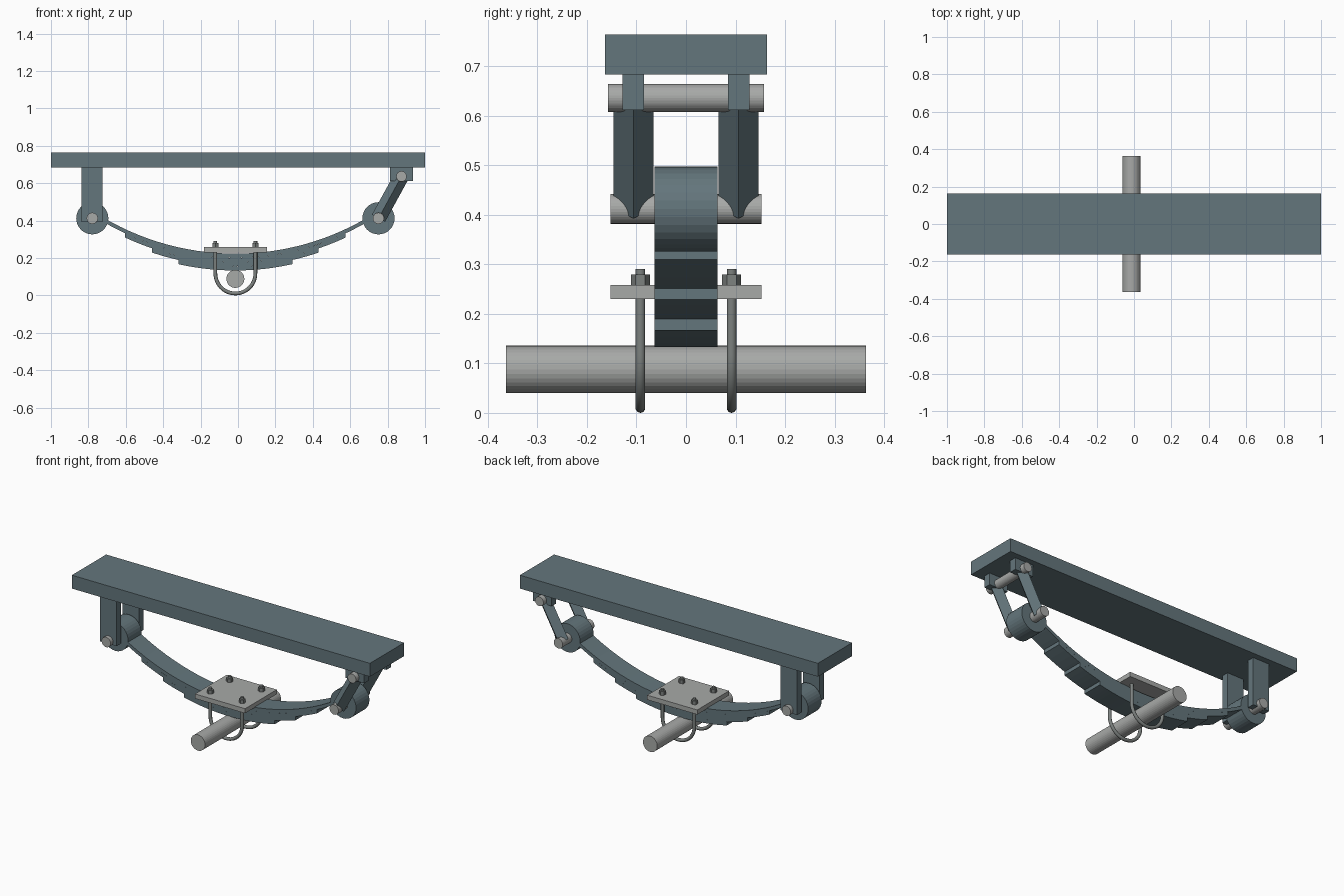
import bpy, bmesh, math
from mathutils import Vector

if "Cube" in bpy.data.objects:
    bpy.data.objects.remove(bpy.data.objects["Cube"], do_unlink=True)


def material(name, rgb):
    m = bpy.data.materials.new(name)
    m.use_nodes = True
    m.diffuse_color = (*rgb, 1)
    bsdf = m.node_tree.nodes["Principled BSDF"]
    bsdf.inputs["Base Color"].default_value = (*rgb, 1)
    return m


blue = material("blue grey paint", (0.127, 0.181, 0.202))
steel = material("light steel", (0.39, 0.40, 0.39))
dark = material("dark steel", (0.205, 0.223, 0.216))


def extrude(name, loop, vec, mat):
    """Solid made by sweeping a flat loop of points along a vector."""
    bm = bmesh.new()
    face = bm.faces.new([bm.verts.new(p) for p in loop])
    new = bmesh.ops.extrude_face_region(bm, geom=[face])["geom"]
    bmesh.ops.translate(bm, vec=vec, verts=[g for g in new if isinstance(g, bmesh.types.BMVert)])
    bmesh.ops.recalc_face_normals(bm, faces=bm.faces)
    mesh = bpy.data.meshes.new(name)
    bm.to_mesh(mesh)
    bm.free()
    mesh.materials.append(mat)
    obj = bpy.data.objects.new(name, mesh)
    bpy.context.collection.objects.link(obj)
    return obj


def box(name, x, y, z, mat):
    loop = [(x[0], y[0], z[0]), (x[1], y[0], z[0]), (x[1], y[0], z[1]), (x[0], y[0], z[1])]
    return extrude(name, loop, (0, y[1] - y[0], 0), mat)


def rod(name, x, z, r, half, mat, sides=32):
    """Cylinder lying along y, centred on y = 0."""
    angles = [2 * math.pi * i / sides for i in range(sides)]
    loop = [(x + r * math.cos(a), -half, z + r * math.sin(a)) for a in angles]
    return extrude(name, loop, (0, 2 * half, 0), mat)


MID = -0.014        # centre of the spring and axle
EYE = 0.765         # eye distance from the centre
EYE_Z = 0.412
TOP_PIN = Vector((0.874, 0, 0.636))
LOW_PIN = Vector((MID + EYE, 0, EYE_Z))

# Chassis rail
box("chassis_rail", (-1, 1), (-0.164, 0.164), (0.683, 0.764), blue)

# Stacked leaves, longest on top
THICK, RADIUS = 0.0225, 1.39


def arc(u, z):
    return z + RADIUS - math.sqrt(RADIUS ** 2 - u ** 2)


for i, half in enumerate((0.72, 0.59, 0.445, 0.305)):
    base = 0.2005 - i * THICK
    us = [half * (k / 14 - 1) for k in range(29)]
    loop = [(MID + u, -0.064, arc(u, base)) for u in us]
    loop += [(MID + u, -0.064, arc(u, base + THICK)) for u in reversed(us)]
    extrude(f"spring_leaf_{i + 1}", loop, (0, 0.128, 0), blue)

# Spring eyes and their pins
for side, label in ((-1, "right"), (1, "left")):
    rod(f"{label}_spring_eye", MID + side * EYE, EYE_Z, 0.086, 0.064, blue)
    rod(f"{label}_eye_pin", MID + side * EYE, EYE_Z, 0.03, 0.152, steel)
rod("upper_shackle_pin", TOP_PIN.x, TOP_PIN.z, 0.028, 0.158, steel)

# Hangers, brackets and diamond-section shackle links on both sides
along = TOP_PIN - LOW_PIN
across = Vector((along.z, 0, -along.x)).normalized() * 0.04
for s, label in ((-1, "front"), (1, "back")):
    y = sorted((s * 0.085, s * 0.128))
    box(f"{label}_hanger", (-0.836, -0.725), y, (0.393, 0.69), blue)
    box(f"{label}_shackle_bracket", (0.812, 0.936), y, (0.612, 0.69), blue)
    start = LOW_PIN + Vector((0, s * 0.106, 0))
    out = Vector((0, 0.04, 0))
    extrude(f"{label}_shackle_link", [start + across, start + out, start - across, start - out],
            along, blue)

# Axle and clamp plate
rod("axle", MID, 0.088, 0.048, 0.364, steel)
box("clamp_plate", (MID - 0.168, MID + 0.168), (-0.152, 0.152), (0.23, 0.258), steel)

# U-bolts with hexagonal nuts
BEND, BOLT = 0.107, 0.01
for s, label in ((-1, "front"), (1, "back")):
    y = s * 0.092
    path = [(MID - BEND, y, 0.291)]
    for k in range(25):
        a = math.pi * (1 + k / 24)
        path.append((MID + BEND * math.cos(a), y, BEND + BOLT + BEND * math.sin(a)))
    path.append((MID + BEND, y, 0.291))
    curve = bpy.data.curves.new(f"{label}_u_bolt", "CURVE")
    curve.dimensions = "3D"
    curve.bevel_depth = BOLT
    curve.bevel_resolution = 3
    curve.use_fill_caps = True
    spline = curve.splines.new("POLY")
    spline.points.add(len(path) - 1)
    for point, co in zip(spline.points, path):
        point.co = (*co, 1)
    temp = bpy.data.objects.new("u_bolt_path", curve)
    bpy.context.collection.objects.link(temp)
    graph = bpy.context.evaluated_depsgraph_get()
    mesh = bpy.data.meshes.new_from_object(temp.evaluated_get(graph))
    bpy.data.objects.remove(temp, do_unlink=True)
    mesh.materials.clear()
    mesh.materials.append(dark)
    for poly in mesh.polygons:
        poly.use_smooth = len(poly.vertices) == 4
    bolt = bpy.data.objects.new(f"{label}_u_bolt", mesh)
    bpy.context.collection.objects.link(bolt)

    for t, end in ((-1, "right"), (1, "left")):
        loop = [(MID + t * BEND + 0.019 * math.sin(k * math.pi / 3),
                 y + 0.019 * math.cos(k * math.pi / 3), 0.257) for k in range(6)]
        extrude(f"{label}_{end}_nut", loop, (0, 0, 0.023), dark)
